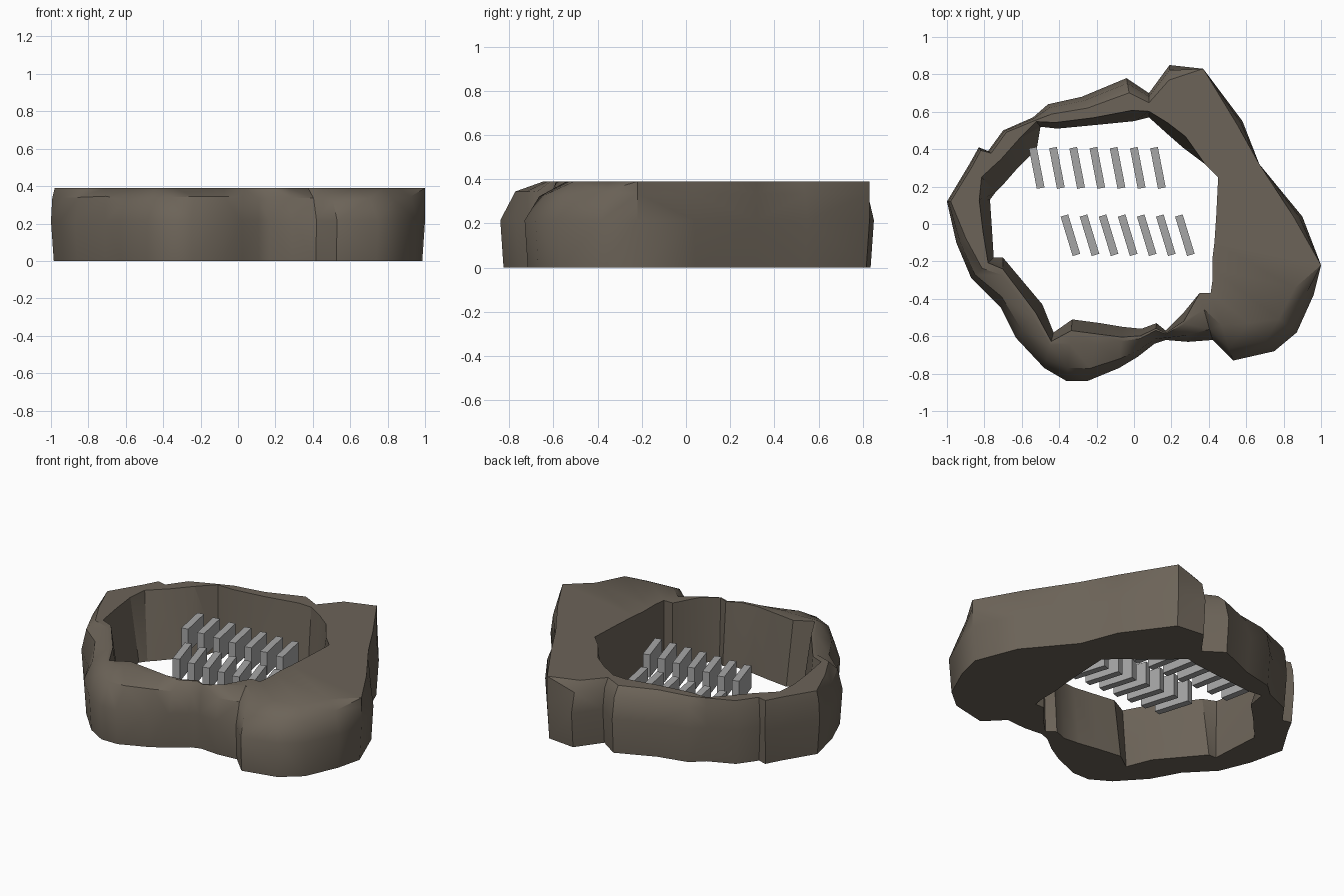
import bpy, bmesh, math, random
from mathutils import Vector, Matrix

if "Cube" in bpy.data.objects:
    bpy.data.objects.remove(bpy.data.objects["Cube"])
random.seed(4)
HEIGHT = 0.39


def make_material(name, colour):
    mat = bpy.data.materials.new(name)
    mat.use_nodes = True
    mat.diffuse_color = (*colour, 1)
    mat.node_tree.nodes["Principled BSDF"].inputs["Base Color"].default_value = (*colour, 1)
    return mat


def make_object(name, bm, mat):
    bmesh.ops.recalc_face_normals(bm, faces=bm.faces)
    mesh = bpy.data.meshes.new(name)
    bm.to_mesh(mesh)
    bm.free()
    mesh.materials.append(mat)
    obj = bpy.data.objects.new(name, mesh)
    bpy.context.collection.objects.link(obj)
    return obj


rock = make_material("brown rock", (0.15, 0.126, 0.098))
stone = make_material("grey stone", (0.38, 0.38, 0.38))

# Plan of the rock ring in hundredths: outer x, outer y, inner x, inner y
PLAN = [
    (100, -22, 43, -10), (90, 4, 44, 5), (67, 32, 45, 25), (58, 55, 38, 32),
    (37, 83, 26, 41), (19, 85, 18, 48), (8, 70, 8, 57), (-4, 78, 0, 55),
    (-28, 68, -20, 53), (-46, 64, -41, 51), (-54, 57, -50, 52),
    (-70, 50, -52, 40), (-78, 39, -63, 29), (-83, 41, -70, 21),
    (-88, 32, -74, 17), (-100, 12, -77, 13), (-95, -10, -76, -2),
    (-87, -29, -75, -18), (-71, -45, -70, -18), (-63, -61, -49, -43),
    (-48, -77, -43, -58), (-36, -84, -33, -51), (-25, -84, -18, -53),
    (-8, -77, -6, -55), (2, -71, 4, -56), (11, -64, 12, -53),
    (17, -62, 17, -57), (29, -63, 26, -48), (42, -62, 35, -37),
    (53, -73, 41, -37), (75, -68, 42, -30), (87, -58, 42, -24),
    (96, -38, 42, -18),
]


def crest_inset(x, y, width):
    """How far the upper edge sits in from the outer bulge."""
    if x > 0.3 and y > -0.25:
        # Straight upper edge along the long rear side
        return max(0, 0.858 * x + 0.515 * y - 0.745)
    if y > 0.6:
        return min(0.4 * width, 0.08)
    if y > 0:
        return 0.02
    roundness = min(1, 0.25 - 1.7 * y)
    if x > 0.8:
        roundness *= 0.6
    return min(0.65 * width, 0.2) * roundness


def inner_lean(x, y, width):
    """How far the inner wall leans back at its top."""
    if x > 0.4:
        return 0
    if x < -0.5 and y > 0.3:
        return min(0.55 * width, 0.11)
    return min(0.25 * width, 0.06)


def cross_section(plan):
    """Closed section of the ring: outer foot, bulge, shoulder, crest, inner lip, inner foot."""
    ox, oy, ix, iy = (value / 100 for value in plan)
    outer, inner = Vector((ox, oy, 0)), Vector((ix, iy, 0))
    width = (inner - outer).length
    inward = (inner - outer).normalized()
    inset = crest_inset(ox, oy, width)
    lean = inner_lean(ox, oy, width)
    shoulder = HEIGHT * 0.86 + random.uniform(-0.1, 0.1) * inset
    steps = [(0.015, 0), (0, HEIGHT * 0.55), (inset * 0.35, shoulder),
             (inset, HEIGHT), (width - lean, HEIGHT), (width, 0)]
    return [outer + inward * d + Vector((0, 0, z)) for d, z in steps]


# Rock ring, bridged section to section
bm = bmesh.new()
rings = [[bm.verts.new(p) for p in cross_section(plan)] for plan in PLAN]
for i, ring in enumerate(rings):
    following = rings[(i + 1) % len(rings)]
    for j in range(len(ring)):
        k = (j + 1) % len(ring)
        bm.faces.new((ring[j], following[j], following[k], ring[k]))
bmesh.ops.triangulate(bm, faces=bm.faces)
ring_wall = make_object("rock_ring", bm, rock)
bpy.context.view_layer.objects.active = ring_wall
ring_wall.select_set(True)
bpy.ops.object.shade_smooth_by_angle(angle=math.radians(35))
ring_wall.select_set(False)


# Two rows of slanted stone slabs inside the ring
def slab_row(name, first_x, y, spacing, turn):
    for i in range(7):
        bm = bmesh.new()
        bmesh.ops.create_cube(bm, size=1)
        bmesh.ops.scale(bm, vec=(0.042, 0.22, 0.14), verts=bm.verts)
        place = Matrix.Translation((first_x + i * spacing, y, 0.19))
        bm.transform(place @ Matrix.Rotation(math.radians(turn), 4, "Z"))
        make_object(f"{name}_{i + 1}", bm, stone)


slab_row("back_slab", -0.52, 0.3, 0.108, 11)
slab_row("front_slab", -0.34, -0.06, 0.102, 17)
